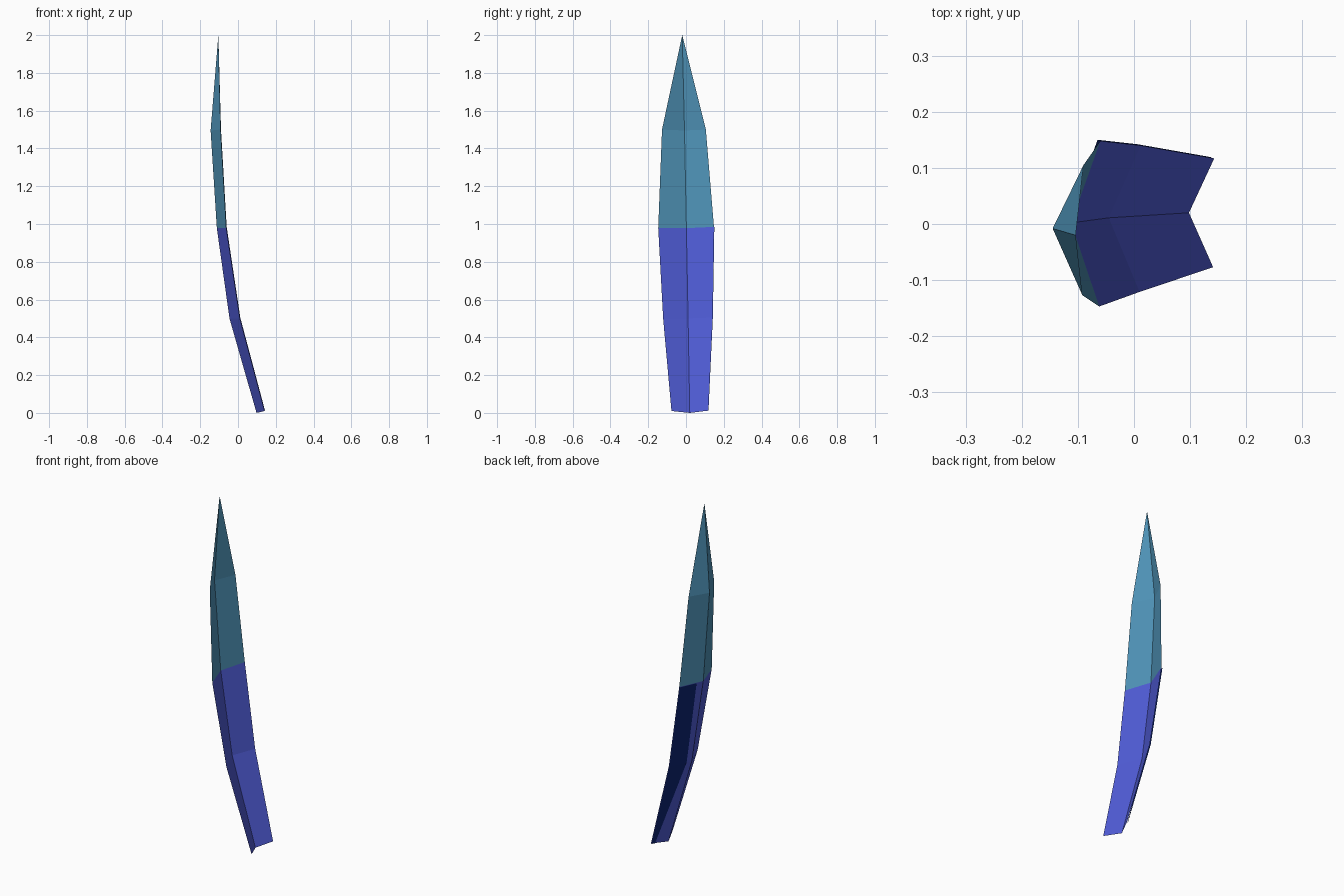
import bpy
from mathutils import Vector

if "Cube" in bpy.data.objects:
    bpy.data.objects.remove(bpy.data.objects["Cube"])


def material(name, rgb):
    m = bpy.data.materials.new(name)
    m.diffuse_color = (*rgb, 1.0)
    m.use_nodes = True
    m.node_tree.nodes["Principled BSDF"].inputs["Base Color"].default_value = m.diffuse_color
    return m


blue = material("blue", (0.08, 0.108, 0.68))
teal = material("teal", (0.08, 0.30, 0.49))
navy = material("navy", (0.004, 0.018, 0.18))


def mesh_object(name, verts, faces, mats):
    me = bpy.data.meshes.new(name)
    me.from_pydata(verts, [], faces)
    for m in mats:
        me.materials.append(m)
    ob = bpy.data.objects.new(name, me)
    bpy.context.collection.objects.link(ob)
    return ob


# Cross-sections of the folded blade: left edge, centre fold, right edge
rows = [
    [(0.141, -0.077, 0.01), (0.098, 0.020, 0.0), (0.143, 0.117, 0.012)],
    [(0.010, -0.121, 0.50), (-0.045, 0.011, 0.50), (0.012, 0.140, 0.505)],
    [(-0.062, -0.147, 0.978), (-0.112, 0.002, 0.978), (-0.060, 0.148, 0.985)],
    [(-0.092, -0.127, 1.50), (-0.145, -0.008, 1.495), (-0.090, 0.105, 1.50)],
]
verts = [p for row in rows for p in row] + [(-0.104, -0.020, 2.0)]
faces = []
for r in range(3):
    for c in range(2):
        a = r * 3 + c
        faces.append((a, a + 1, a + 4, a + 3))
tip = len(verts) - 1
faces += [(9, 10, tip), (10, 11, tip)]

# Folded leaf blade, blue below and teal above
blade = mesh_object("leaf_blade", verts, faces, [blue, teal])
for p in blade.data.polygons:
    p.material_index = 1 if p.center.z > 1.0 else 0

# Dark patch lying on the back of one lower half
offset = Vector((-0.005, 0.002, 0.0))
patch = []
for row, share in zip(rows, (0.2, 0.75, 0.7)):
    edge, fold = Vector(row[2]), Vector(row[1])
    patch += [edge + offset, edge.lerp(fold, share) + offset]
mesh_object("dark_back_patch", patch, [(0, 2, 3, 1), (2, 4, 5, 3)], [navy])
